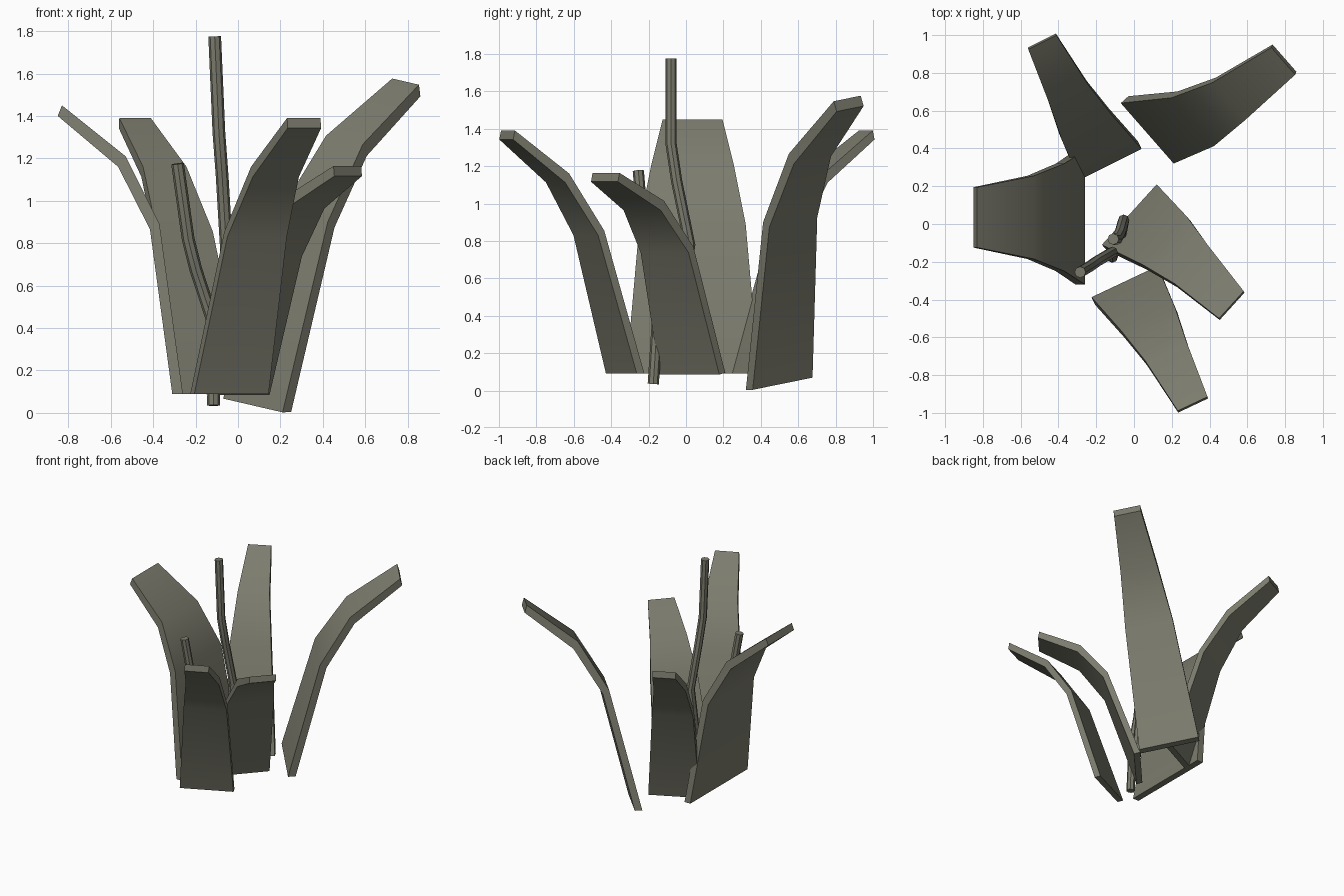
import bpy, bmesh, math
from mathutils import Vector as V

if "Cube" in bpy.data.objects:
    bpy.data.objects.remove(bpy.data.objects["Cube"])

mat = bpy.data.materials.new("olive")
mat.diffuse_color = (0.2, 0.2, 0.155, 1)
mat.use_nodes = True
mat.node_tree.nodes["Principled BSDF"].inputs["Base Color"].default_value = mat.diffuse_color

# petal side profile (outward, up) for both faces, and width of each row
INNER = [(0, 0), (0.11, 0.80), (0.27, 1.12), (0.57, 1.36)]
OUTER = [(0.05, 0), (0.155, 0.775), (0.305, 1.07), (0.59, 1.31)]
WIDTH = [1, 0.8, 0.62, 0.45]


def loft(name, rings):
    # skin a list of closed rings and cap both ends
    bm = bmesh.new()
    rows = [[bm.verts.new(p) for p in ring] for ring in rings]
    n = len(rows[0])
    for a, b in zip(rows, rows[1:]):
        for i in range(n):
            j = (i + 1) % n
            bm.faces.new((a[i], a[j], b[j], b[i]))
    bm.faces.new(rows[0][::-1])
    bm.faces.new(rows[-1])
    bmesh.ops.recalc_face_normals(bm, faces=bm.faces)
    me = bpy.data.meshes.new(name)
    bm.to_mesh(me)
    bm.free()
    me.materials.append(mat)
    ob = bpy.data.objects.new(name, me)
    bpy.context.collection.objects.link(ob)
    bpy.ops.object.select_all(action='DESELECT')
    ob.select_set(True)
    bpy.context.view_layer.objects.active = ob
    bpy.ops.object.shade_smooth_by_angle(angle=math.radians(40))


def petal(name, base, width, out, up):
    base, width, out, up = V(base), V(width), V(out), V(up)
    rings = []
    for (a, b), (c, d), w in zip(INNER, OUTER, WIDTH):
        p, q, h = base + out * a + up * b, base + out * c + up * d, width * w / 2
        rings.append([p - h, p + h, q + h, q - h])
    loft(name, rings)


def stamen(name, path, r=0.03, sides=8):
    pts = [V(p) for p in path]
    rings = []
    for i, p in enumerate(pts):
        t = pts[min(i + 1, len(pts) - 1)] - pts[max(i - 1, 0)]
        u = V((0, 1, 0)).cross(t).normalized()
        v = t.cross(u).normalized()
        rings.append([p + r * (u * math.cos(k * math.tau / sides) + v * math.sin(k * math.tau / sides))
                      for k in range(sides)])
    loft(name, rings)


# five petals, each with base centre, width, outward and upward axes
petal("petal_left", (-0.26, 0.035, 0.09), (0, 0.71, 0), (-1, 0, 0), (0, 0, 1))
petal("petal_back_left", (-0.125, 0.315, 0.09), (0.33, 0.165, 0), (-0.384, 0.81, 0), (-0.104, 0.136, 0.956))
petal("petal_front", (-0.05, -0.305, 0.09), (0.35, 0.165, 0), (0.384, -0.81, 0), (0.104, -0.136, 0.956))
petal("petal_back_right", (0.07, 0.48, 0.035), (0.28, -0.32, -0.065), (0.81, 0.73, 0.03), (0.19, -0.025, 1.11))
petal("petal_right", (-0.025, 0.05, 0.095), (0.29, 0.32, 0), (0.576, -0.635, -0.196), (0.156, -0.085, 0.868))

# two stamens
stamen("stamen_tall", [(-0.07, -0.06, 0.2), (-0.055, 0.02, 0.78), (-0.075, -0.05, 1.12),
                       (-0.09, -0.08, 1.32), (-0.11, -0.08, 1.775)])
stamen("stamen_short", [(-0.115, -0.175, 0.035), (-0.115, -0.15, 0.42), (-0.2, -0.2, 0.68),
                        (-0.235, -0.225, 0.82), (-0.285, -0.255, 1.175)])
